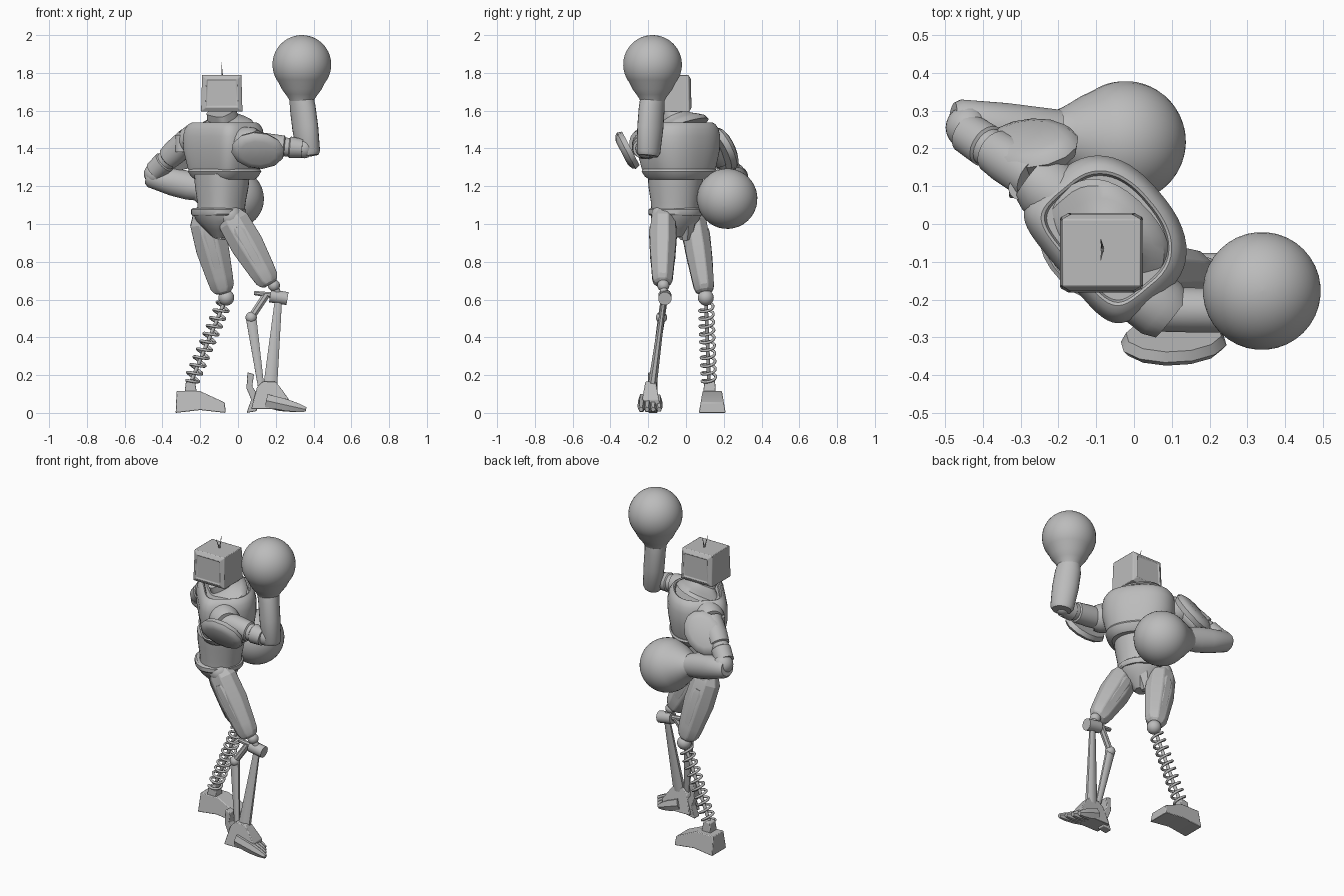
import bpy
import bmesh
import math
from mathutils import Vector

old = bpy.data.objects.get("Cube")
if old:
    bpy.data.objects.remove(old)

grey = bpy.data.materials.new("plain_grey")
grey.use_nodes = True
colour = (0.5, 0.5, 0.5, 1)
grey.diffuse_color = colour
for node in grey.node_tree.nodes:
    if node.type == "BSDF_PRINCIPLED":
        node.inputs["Base Color"].default_value = colour


def finish(name, bm, sharp_angle=35, bevel=0):
    """Turn a bmesh into a named, shaded object."""
    bmesh.ops.recalc_face_normals(bm, faces=bm.faces)
    mesh = bpy.data.meshes.new(name)
    bm.to_mesh(mesh)
    bm.free()
    mesh.materials.append(grey)
    mesh.shade_smooth()
    mesh.set_sharp_from_angle(angle=math.radians(sharp_angle))
    obj = bpy.data.objects.new(name, mesh)
    bpy.context.collection.objects.link(obj)
    if bevel:
        mod = obj.modifiers.new("soft_edges", "BEVEL")
        mod.width = bevel
        mod.segments = 2
        mod.limit_method = "ANGLE"
    return obj


def limb(name, start, end, rings, sides=24, hint=(1, 0, 0), back=2, front=2, sharp=35, bevel=0):
    """Loft rings of (fraction, width radius, depth radius) from start to end."""
    start, end = Vector(start), Vector(end)
    axis = (end - start).normalized()
    wide = Vector(hint)
    wide = (wide - axis * wide.dot(axis)).normalized()
    deep = axis.cross(wide)
    bm = bmesh.new()
    loops = []
    for t, rx, ry in rings:
        loop = []
        for i in range(sides):
            a = math.tau * (i + 0.5) / sides
            c, s = math.cos(a), math.sin(a)
            power = 2 / (back if s < 0 else front)
            c = math.copysign(abs(c) ** power, c)
            s = math.copysign(abs(s) ** power, s)
            loop.append(bm.verts.new(start.lerp(end, t) + wide * rx * c + deep * ry * s))
        loops.append(loop)
    for low, high in zip(loops, loops[1:]):
        for i in range(sides):
            j = (i + 1) % sides
            bm.faces.new((low[i], low[j], high[j], high[i]))
    bm.faces.new(loops[0])
    bm.faces.new(loops[-1])
    return finish(name, bm, sharp, bevel)


def rod(name, start, end, r0, r1=None, sides=16, flat=1, hint=(1, 0, 0)):
    r1 = r0 if r1 is None else r1
    return limb(name, start, end, [(0, r0, r0 * flat), (1, r1, r1 * flat)], sides, hint)


def ball(name, centre, radius):
    bm = bmesh.new()
    bmesh.ops.create_uvsphere(bm, u_segments=24, v_segments=14, radius=radius)
    bmesh.ops.translate(bm, verts=bm.verts, vec=centre)
    return finish(name, bm)


def prism(name, outline, y0, y1, top_pinch=0.0, bevel=0.004):
    """Side outline in x and z given depth in y, narrower towards the top."""
    bm = bmesh.new()
    top = max(z for x, z in outline)
    sides = []
    for y, sign in ((y0, 1), (y1, -1)):
        sides.append([bm.verts.new((x, y + sign * top_pinch * z / top, z)) for x, z in outline])
    for side in sides:
        bm.faces.new(side)
    for i in range(len(outline)):
        j = (i + 1) % len(outline)
        bm.faces.new((sides[0][i], sides[0][j], sides[1][j], sides[1][i]))
    return finish(name, bm, bevel=bevel)


def fist(name, wrist, centre, radius):
    """Round fist flaring out of the wrist."""
    d = (Vector(centre) - Vector(wrist)).length
    rings = [(-0.05, 0.064, 0.064), (0.02, 0.07, 0.07), (0.14, 0.085, 0.085), (0.3, 0.107, 0.107)]
    steps = 18
    for k in range(steps + 1):
        a = 0.9 + (math.pi - 0.91) * k / steps
        rings.append(((d - radius * math.cos(a)) / d, radius * math.sin(a), radius * math.sin(a)))
    limb(name, wrist, centre, rings, 36)


# Torso, turned towards the front leg, with a flat squared back
turn = math.radians(-50)
across = (math.cos(turn), math.sin(turn), 0)
chest = (-0.06, -0.025)
limb("chest", (*chest, 1.24), (*chest, 1.54),
     [(0, .155, .125), (.04, .17, .14), (.2, .188, .153), (.5, .21, .167), (.75, .213, .168),
      (.88, .204, .16), (.96, .188, .147), (.99, .172, .134), (.98, .165, .127), (.93, .16, .122)],
     48, across, back=5, front=2.4, sharp=40)
limb("chest_lower_band", (*chest, 1.235), (*chest, 1.29),
     [(0, .155, .128), (.3, .176, .146), (.8, .193, .158), (1, .188, .152)], 48, across, back=4, front=2.4)
limb("collar", (-.062, -.03, 1.5), (-.085, -.074, 1.6),
     [(0, .172, .13), (.2, .16, .125), (.35, .125, .11), (.5, .09, .088), (.65, .074, .073), (1, .07, .07)],
     32, across, back=4, front=2.3)
limb("waist", (-.085, -.055, 1.05), (-.08, -.05, 1.26),
     [(0, .122, .118), (.3, .125, .122), (.7, .14, .135), (1, .145, .14)], 32, across, back=2.5)
limb("belt", (-.098, -.048, 1.045), (-.098, -.048, 1.085),
     [(0, .135, .135), (.2, .142, .14), (.8, .142, .14), (1, .13, .13)], 28, across, back=2.5)
limb("pelvis", (-.095, -.045, .93), (-.098, -.05, 1.05),
     [(0, .04, .04), (.35, .085, .075), (.75, .13, .12), (1, .137, .135)], 10, across)
limb("crotch_guard", (-.1, .0, .92), (-.07, .0, 1.06),
     [(0, .035, .03), (.4, .05, .045), (1, .07, .06)], 8, across)

# Boxy head with sloped screens on front and back
bm = bmesh.new()
bmesh.ops.create_cube(bm, size=1)
for v in bm.verts:
    pinch = 0.95 if v.co.z > 0 else 1
    v.co = (-.086 + v.co.x * .219 * pinch, -.076 + v.co.y * .186 * pinch, 1.692 + v.co.z * .195)
bm.normal_update()
panels = [f for f in bm.faces if abs(f.normal.y) > 0.9]
bmesh.ops.inset_individual(bm, faces=panels, thickness=.034, depth=.014)
bmesh.ops.inset_individual(bm, faces=panels, thickness=.006, depth=-.006)
finish("head", bm, sharp_angle=15, bevel=.007)
for label, lean in (("front", -.03), ("back", .025)):
    rod(label + "_antenna", (-.083, -.065, 1.785), (-.088, -.065 + lean, 1.855), .004, .001, 6)

# Raised arm
limb("left_shoulder_ring", (.03, -.19, 1.43), (.1, -.245, 1.425),
     [(0, .085, .085), (.6, .085, .085), (1, .07, .07)], 24, (0, 0, 1))
limb("left_upper_arm", (.06, -.225, 1.425), (.34, -.232, 1.4),
     [(0, .06, .06), (.3, .065, .06), (.65, .06, .058), (.67, .05, .05), (.75, .05, .05),
      (.77, .058, .056), (1, .05, .05)], 20, (0, 0, 1))
ball("left_elbow", (.35, -.215, 1.4), .052)
limb("left_forearm", (.375, -.2, 1.36), (.337, -.178, 1.66),
     [(0, .056, .048), (.06, .068, .056), (.5, .077, .06), (.85, .075, .061), (1, .066, .064)], 24, (-1, 1, 0))
fist("left_fist", (.337, -.178, 1.66), (.338, -.177, 1.844), .156)

# Bent arm
limb("right_shoulder_ring", (-.2, .07, 1.45), (-.27, .125, 1.44),
     [(0, .085, .085), (.6, .085, .085), (1, .07, .07)], 24, (0, 0, 1))
limb("right_upper_arm", (-.26, .12, 1.45), (-.44, .24, 1.28),
     [(0, .065, .065), (.4, .068, .065), (.6, .062, .06), (.62, .052, .052), (.7, .052, .052),
      (.72, .06, .058), (1, .055, .055)], 20, (0, 0, 1))
rod("right_shoulder_pin", (-.3, .095, 1.38), (-.3, .095, 1.47), .032)
ball("right_elbow", (-.44, .255, 1.265), .058)
limb("right_forearm", (-.48, .272, 1.255), (-.203, .237, 1.19),
     [(0, .045, .05), (.06, .058, .06), (.5, .074, .066), (.8, .076, .066), (1, .068, .066)], 24, (0, 0, 1))
fist("right_fist", (-.203, .237, 1.183), (-.023, .218, 1.134), .16)

# Shoulder plates: thin shields with a bevelled outer face
shield = [(0, .128, .1), (.5, .142, .108), (.8, .128, .095), (1, .095, .068)]
limb("left_shoulder_plate", (.105, -.292, 1.4), (.105, -.34, 1.375), shield, 12, (1, 0, -.15))
limb("right_shoulder_plate", (-.265, .185, 1.385), (-.28, .235, 1.415), shield, 14, (.22, -.06, .16))

# Thighs with raised armour strips
thigh_rings = [(0, .06, .052), (.12, .09, .07), (.45, .094, .075), (.8, .076, .063),
               (.92, .068, .058), (.97, .055, .05), (1, .038, .036)]
for label, hip, knee, hint in (("left", (-.05, -.12, 1.06), (.17, -.125, .68), (1, 0, .6)),
                               ("right", (-.185, .035, 1.06), (-.075, .1, .635), (1, 0, .27))):
    limb(label + "_thigh", hip, knee, thigh_rings, 8, hint, sharp=20, bevel=.005)
    ball(label + "_hip", Vector(hip) + Vector((.01, 0, -.02)), .065)
    a, b, out = Vector(hip), Vector(knee), Vector((0, .052, 0))
    for side in (-1, 1):
        limb(f"{label}_thigh_strip_{side + 2}", a.lerp(b, .2) + out * side, a.lerp(b, .88) + out * side * .7,
             [(0, .03, .02), (.1, .045, .026), (.6, .045, .026), (1, .026, .018)], 8, hint, sharp=20)

# Right lower leg: spring around a core rod
knee, ankle = Vector((-.062, .105, .61)), Vector((-.255, .122, .15))
ball("right_knee", knee, .042)
rod("right_shin_core", knee, ankle, .01)
curve = bpy.data.curves.new("spring_path", "CURVE")
curve.dimensions = "3D"
curve.bevel_depth = .0075
curve.bevel_resolution = 2
path = curve.splines.new("POLY")
turns, per_turn = 10, 18
path.points.add(turns * per_turn)
axis = (ankle - knee).normalized()
u = axis.orthogonal().normalized()
w = axis.cross(u)
for i, point in enumerate(path.points):
    a = math.tau * i / per_turn
    pos = knee.lerp(ankle, .07 + .9 * i / (turns * per_turn)) + (u * math.cos(a) + w * math.sin(a)) * .037
    point.co = (*pos, 1)
helper = bpy.data.objects.new("spring_helper", curve)
bpy.context.collection.objects.link(helper)
bm = bmesh.new()
spring_mesh = bpy.data.meshes.new_from_object(helper.evaluated_get(bpy.context.evaluated_depsgraph_get()))
bm.from_mesh(spring_mesh)
bpy.data.objects.remove(helper)
finish("right_shin_spring", bm, 60)

# Right foot
prism("right_ankle", [(-.285, .09), (-.275, .17), (-.23, .18), (-.215, .09)], .085, .165, .012)
prism("right_foot", [(-.33, 0), (-.325, .115), (-.2, .115), (-.07, .055), (-.065, 0), (-.2, .015)],
      .068, .21, .02)

# Left lower leg: two linked rods
ball("left_knee", (.19, -.12, .675), .032)
rod("left_knee_link", (.19, -.12, .675), (.22, -.115, .61), .02)
rod("left_knee_pin", (.17, -.112, .62), (.262, -.112, .605), .036, sides=12, hint=(0, 0, 1))
rod("left_knee_bar", (.085, -.112, .635), (.2, -.112, .62), .012, .018, 8, hint=(0, 0, 1))
rod("left_rear_link", (.15, -.112, .625), (.07, -.13, .505), .02, .02, 8)
ball("left_rear_joint", (.07, -.13, .505), .03)
rod("left_rear_shin", (.07, -.13, .5), (.122, -.182, .14), .03, .018, 8, .7)
rod("left_front_shin", (.215, -.115, .61), (.17, -.18, .13), .02, .04, 8, .65)

# Left foot with broad spread toes and a heel spur
prism("left_foot", [(.07, .02), (.08, .06), (.1, .135), (.13, .165), (.2, .165), (.235, .12), (.27, .07),
                    (.26, .02)], -.245, -.13, .03)
prism("left_heel_spur", [(.045, .0), (.07, .07), (.045, .13), (.05, .215), (.085, .205),
                         (.075, .14), (.11, .09), (.1, .01)], -.2, -.15)
for i in range(4):
    spread = (i - 1.5) / 1.5
    limb(f"left_toe_{i + 1}", (.15, -.19 + .04 * spread, .065), (.325 - .035 * spread, -.19 + .048 * spread, .018),
         [(0, .04, .024), (.5, .036, .022), (.8, .026, .019), (1, .014, .012)], 6, (0, 0, 1), sharp=20)
